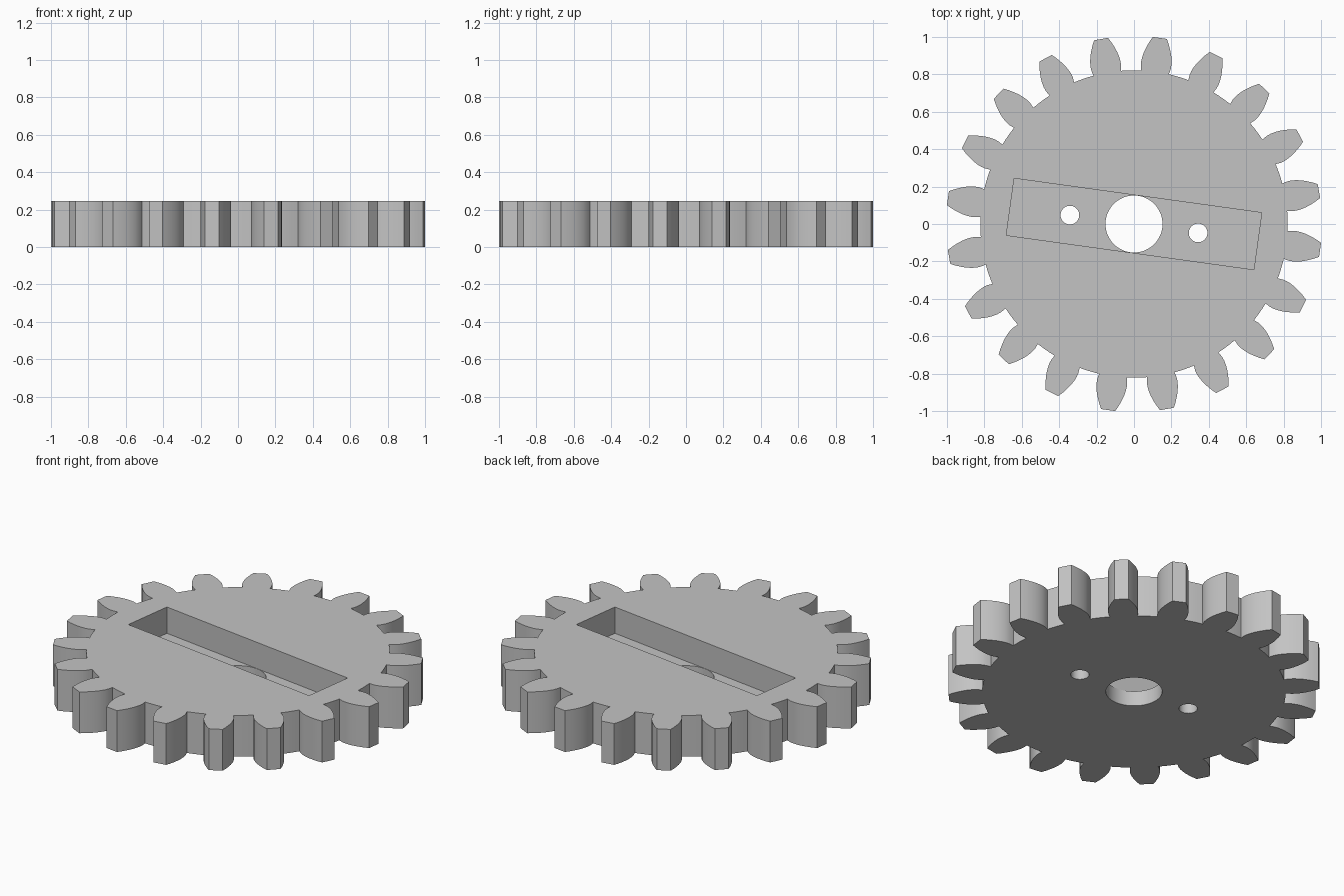
import bpy
import bmesh
from math import radians, cos, sin
from mathutils import Matrix

THICK, FLOOR = 0.247, 0.09
TEETH = 20
TURN = radians(-7.9)

old = bpy.data.objects.get("Cube")
if old:
    bpy.data.objects.remove(old, do_unlink=True)

# Plain grey material
grey = bpy.data.materials.new("grey")
grey.use_nodes = True
grey.diffuse_color = (0.55, 0.55, 0.55, 1)
grey.node_tree.nodes["Principled BSDF"].inputs["Base Color"].default_value = grey.diffuse_color


def prism(name, outline, z0, z1):
    """Extrude a flat outline from z0 to z1, turned to the gear's angle."""
    bm = bmesh.new()
    face = bm.faces.new([bm.verts.new((x, y, z0)) for x, y in outline])
    top = bmesh.ops.extrude_face_region(bm, geom=[face])["geom"]
    verts = [v for v in top if isinstance(v, bmesh.types.BMVert)]
    bmesh.ops.translate(bm, vec=(0, 0, z1 - z0), verts=verts)
    bmesh.ops.rotate(bm, verts=bm.verts, matrix=Matrix.Rotation(TURN, 3, "Z"))
    bmesh.ops.recalc_face_normals(bm, faces=bm.faces)
    mesh = bpy.data.meshes.new(name)
    bm.to_mesh(mesh)
    bm.free()
    mesh.materials.append(grey)
    obj = bpy.data.objects.new(name, mesh)
    bpy.context.collection.objects.link(obj)
    return obj


def polar(r, deg):
    return r * cos(radians(deg)), r * sin(radians(deg))


def circle(cx, r, n):
    return [(cx + r * cos(radians(360 * i / n)), r * sin(radians(360 * i / n))) for i in range(n)]


# Tooth flank: radius and half angle in degrees, from root to tip
flank = [(0.822, 5.2), (0.85, 5.45), (0.875, 5.35), (0.9, 5.0),
         (0.925, 4.5), (0.95, 3.85), (0.978, 3.05), (1.005, 2.15)]
pitch = 360 / TEETH
outline = []
for i in range(TEETH):
    mid = i * pitch
    outline += [polar(r, mid - a) for r, a in flank]
    outline += [polar(r, mid + a) for r, a in reversed(flank)]
    # Root arc to the next tooth
    start, gap = mid + flank[0][1], pitch - 2 * flank[0][1]
    outline += [polar(flank[0][0], start + gap * k / 4) for k in range(1, 4)]
gear = prism("gear", outline, 0, THICK)

# Cutters: blind slot in the top, centre bore and two pin holes
L, W = 0.668, 0.1535
cutters = [
    prism("slot_cutter", [(-L, -W), (L, -W), (L, W), (-L, W)], FLOOR, THICK + 0.1),
    prism("bore_cutter", circle(0, 0.1525, 64), -0.1, FLOOR + 0.05),
    prism("left_pin_cutter", circle(0.346, 0.05, 32), -0.1, FLOOR + 0.05),
    prism("right_pin_cutter", circle(-0.346, 0.05, 32), -0.1, FLOOR + 0.05),
]
bpy.context.view_layer.objects.active = gear
for cutter in cutters:
    cutter.hide_render = True
    mod = gear.modifiers.new(cutter.name, "BOOLEAN")
    mod.operation = "DIFFERENCE"
    mod.solver = "EXACT"
    mod.object = cutter
    bpy.ops.object.modifier_apply(modifier=mod.name)
    bpy.data.objects.remove(cutter, do_unlink=True)

# Smooth flanks and bores, crisp corners
bpy.ops.object.select_all(action="DESELECT")
gear.select_set(True)
bpy.ops.object.shade_smooth_by_angle(angle=radians(25))
